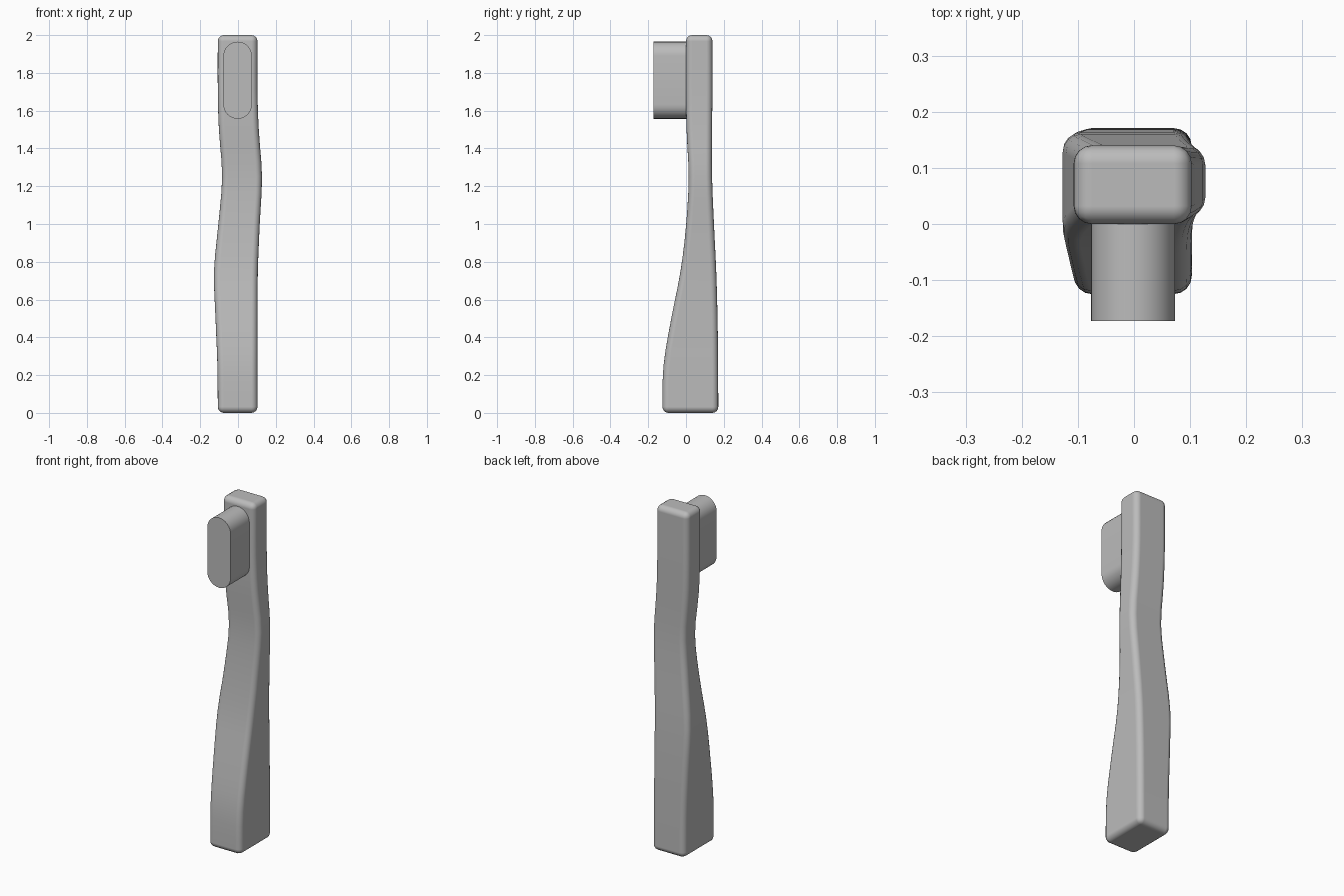
import bpy, bmesh, math

cube = bpy.data.objects.get("Cube")
if cube:
    bpy.data.objects.remove(cube, do_unlink=True)

grey = bpy.data.materials.new("plain grey")
grey.use_nodes = True
colour = (0.5, 0.5, 0.5, 1)
grey.diffuse_color = colour
grey.node_tree.nodes["Principled BSDF"].inputs["Base Color"].default_value = colour


def finish(bm, name):
    bmesh.ops.recalc_face_normals(bm, faces=bm.faces)
    mesh = bpy.data.meshes.new(name)
    bm.to_mesh(mesh)
    bm.free()
    mesh.materials.append(grey)
    obj = bpy.data.objects.new(name, mesh)
    bpy.context.collection.objects.link(obj)
    return obj


def loft(rings):
    """Skin matching rings of points and cap both ends."""
    bm = bmesh.new()
    rows = [[bm.verts.new(p) for p in ring] for ring in rings]
    n = len(rows[0])
    for low, high in zip(rows, rows[1:]):
        for i in range(n):
            j = (i + 1) % n
            bm.faces.new((low[i], low[j], high[j], high[i]))
    bm.faces.new(rows[0])
    bm.faces.new(rows[-1])
    return bm


# Handle sections: height, right, left, front, back
sections = [
    (0.0, -0.107, 0.103, -0.125, 0.171),
    (0.25, -0.109, 0.103, -0.119, 0.170),
    (0.5, -0.119, 0.103, -0.078, 0.167),
    (0.75, -0.127, 0.105, -0.029, 0.160),
    (1.0, -0.104, 0.115, 0.001, 0.148),
    (1.25, -0.084, 0.127, 0.014, 0.138),
    (1.5, -0.101, 0.110, 0.003, 0.138),
    (1.7, -0.107, 0.103, 0.0, 0.140),
    (2.0, -0.107, 0.103, 0.0, 0.140),
]


def smooth_sections(keys, steps):
    """Flowing curve through the key sections."""
    out = []
    last = len(keys) - 1
    for k in range(last):
        a, b, c, d = (keys[min(max(i, 0), last)] for i in range(k - 1, k + 3))
        for s in range(steps):
            t = s / steps
            row = [b[0] + (c[0] - b[0]) * t]
            for p, q, r, w in list(zip(a, b, c, d))[1:]:
                row.append(q + t * (r - p) / 2
                           + t * t * (p - 2.5 * q + 2 * r - w / 2)
                           + t ** 3 * (1.5 * (q - r) + (w - p) / 2))
            out.append(row)
    return out + [list(keys[-1])]


rings = [[(x0, y0, z), (x1, y0, z), (x1, y1, z), (x0, y1, z)]
         for z, x0, x1, y0, y1 in smooth_sections(sections, 3)]
handle = finish(loft(rings), "handle")
for face in handle.data.polygons:
    face.use_smooth = True
bevel = handle.modifiers.new("rounded edges", "BEVEL")
bevel.width = 0.032
bevel.segments = 4
bevel.limit_method = "ANGLE"
bevel.angle_limit = math.radians(40)
bevel.harden_normals = True

# Pill-shaped block standing out from the front of the top
radius, centre_x, centre_z, half = 0.075, -0.002, 1.761, 0.129
outline = []
for end in (0, 1):
    for i in range(17):
        a = math.pi * (end + i / 16)
        shift = half if end == 0 else -half
        outline.append((centre_x + radius * math.cos(a),
                        centre_z + shift + radius * math.sin(a)))
head = finish(loft([[(x, y, z) for x, z in outline] for y in (-0.173, 0.03)]), "head_block")
bpy.ops.object.select_all(action="DESELECT")
head.select_set(True)
bpy.context.view_layer.objects.active = head
bpy.ops.object.shade_smooth_by_angle(angle=math.radians(30))
